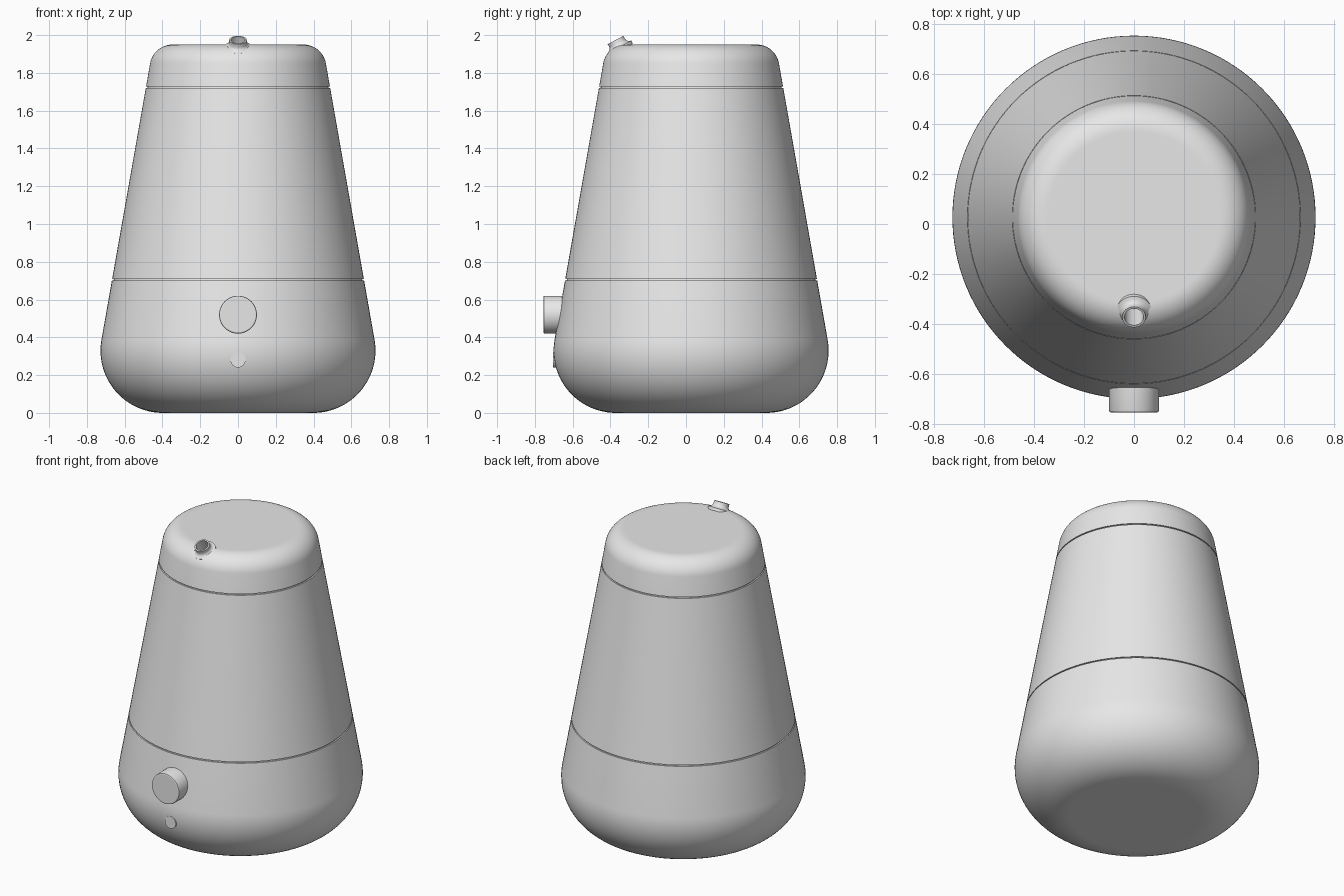
import bpy, bmesh, math
from mathutils import Matrix, Vector

if "Cube" in bpy.data.objects:
    bpy.data.objects.remove(bpy.data.objects["Cube"])

CY = 0.027                      # body axis sits slightly behind the origin
SLOPE = math.radians(10)        # taper of the side wall

mat = bpy.data.materials.new("light grey")
mat.diffuse_color = (0.8, 0.8, 0.8, 1)
mat.use_nodes = True
mat.node_tree.nodes["Principled BSDF"].inputs["Base Color"].default_value = mat.diffuse_color


def revolve(name, profile, matrix, sides):
    """Lathe (radius, height) points around local z; ends at radius 0 become caps."""
    bm = bmesh.new()
    rings = []
    for r, z in profile:
        if r < 1e-6:
            rings.append([bm.verts.new((0, 0, z))])
        else:
            rings.append([bm.verts.new((r * math.cos(2 * math.pi * i / sides),
                                        r * math.sin(2 * math.pi * i / sides), z))
                          for i in range(sides)])
    for a, b in zip(rings, rings[1:]):
        for i in range(sides):
            j = (i + 1) % sides
            if len(a) == 1:
                bm.faces.new((a[0], b[j], b[i]))
            elif len(b) == 1:
                bm.faces.new((a[i], a[j], b[0]))
            else:
                bm.faces.new((a[i], a[j], b[j], b[i]))
    bmesh.ops.recalc_face_normals(bm, faces=bm.faces[:])
    me = bpy.data.meshes.new(name)
    bm.to_mesh(me)
    bm.free()
    me.materials.append(mat)
    ob = bpy.data.objects.new(name, me)
    ob.matrix_world = matrix
    bpy.context.collection.objects.link(ob)
    return ob


def activate(ob):
    bpy.ops.object.select_all(action='DESELECT')
    ob.select_set(True)
    bpy.context.view_layer.objects.active = ob


def smooth(ob):
    activate(ob)
    bpy.ops.object.shade_smooth_by_angle(angle=math.radians(30))


def arc(cx, cz, r, a0, a1, n):
    return [(cx + r * math.cos(a0 + (a1 - a0) * i / n),
             cz + r * math.sin(a0 + (a1 - a0) * i / n)) for i in range(n + 1)]


def wall(z):
    return 0.667 - (z - 0.705) * math.tan(SLOPE)


def groove(z, half=0.004, depth=0.009):
    return [(wall(z - half), z - half), (wall(z - half) - depth, z - half),
            (wall(z + half) - depth, z + half), (wall(z + half), z + half)]


# body: rounded base, tapered tank with two seams, rounded lid
profile = [(0, 0), (0.39, 0)]
profile += arc(0.398, 0.33, 0.33, -math.pi / 2, SLOPE, 24)
profile += groove(0.705) + groove(1.725)
profile += arc(0.347, 1.83, 0.12, SLOPE, math.pi / 2, 14)
profile += [(0.34, 1.95), (0, 1.95)]
body = revolve("body", profile, Matrix.Translation((0, CY, 0)), 128)

# spout frame: tilted forward, origin at the centre of the tip
tilt = Matrix.Translation((0, -0.373, 1.974)) @ Matrix.Rotation(math.radians(28), 4, 'X')

# bore cut down into the lid
cutter = revolve("bore_cutter", [(0, -0.14), (0.038, -0.14), (0.038, 0.05), (0, 0.05)], tilt, 32)
cutter.hide_render = True
activate(body)
mod = body.modifiers.new("bore", 'BOOLEAN')
mod.operation = 'DIFFERENCE'
mod.solver = 'EXACT'
mod.object = cutter
bpy.ops.object.modifier_apply(modifier=mod.name)
bpy.data.objects.remove(cutter)
smooth(body)

# spout: short flared tube
spout = revolve("spout", [(0.038, -0.06), (0.038, 0), (0.047, 0), (0.047, -0.018),
                          (0.049, -0.026), (0.054, -0.033), (0.062, -0.038),
                          (0.072, -0.042), (0.072, -0.06), (0.038, -0.06)], tilt, 32)
smooth(spout)

# control knob and indicator light on the front, lathed along -y
forward = Matrix.Rotation(math.radians(90), 4, 'X')
knob = revolve("control_knob", [(0, 0), (0.1, 0), (0.1, 0.147), (0.098, 0.153),
                                (0.093, 0.155), (0.09, 0.155), (0, 0.155)],
               Matrix.Translation((0, -0.6, 0.52)) @ forward, 64)
smooth(knob)
light = revolve("indicator_light", [(0, 0), (0.04, 0), (0.04, 0.053), (0, 0.053)],
                Matrix.Translation((0, -0.65, 0.28)) @ forward, 32)
smooth(light)
